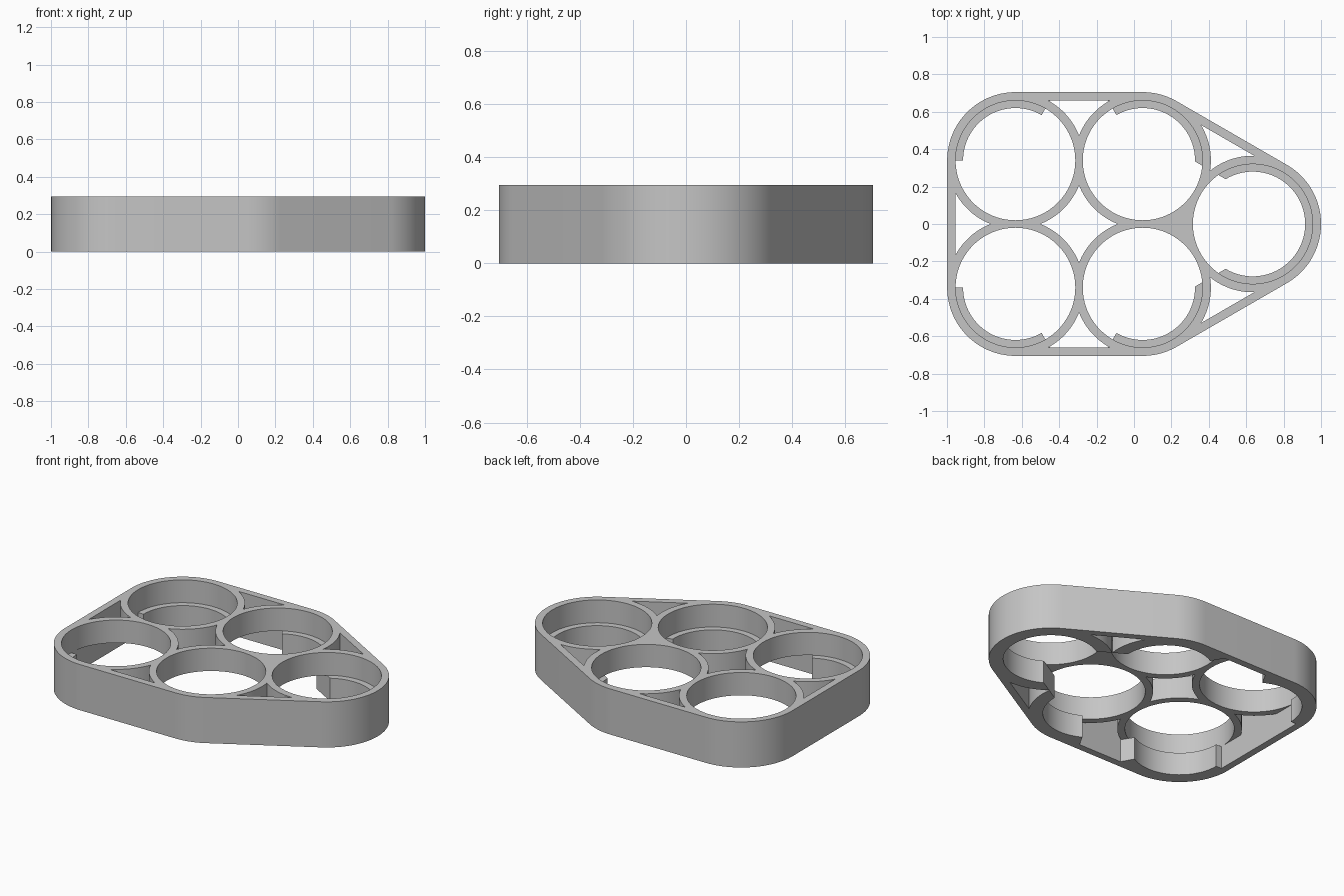
import bpy
from math import radians, degrees, cos, sin, acos, asin, sqrt
from mathutils import Vector

cube = bpy.data.objects.get("Cube")
if cube:
    bpy.data.objects.remove(cube, do_unlink=True)

# Main dimensions
HEIGHT, LEDGE_Z = 0.295, 0.1475
PITCH = 0.68                           # distance between neighbouring holes
R_OUT, R_HOLE, R_LEDGE = 0.365, 0.32, 0.28
GAP = 0.135                            # half width of the lower openings

# Hole centres
X_RIGHT = 1 - R_OUT
X_MID = X_RIGHT - PITCH * sqrt(0.75)
X_LEFT = X_MID - PITCH
TIP = Vector((X_RIGHT, 0))
MID_B, MID_F = Vector((X_MID, PITCH / 2)), Vector((X_MID, -PITCH / 2))
END_B, END_F = Vector((X_LEFT, PITCH / 2)), Vector((X_LEFT, -PITCH / 2))

MEET = degrees(acos(PITCH / 2 / R_OUT))    # where two ring outsides cross
WALL = degrees(acos(R_HOLE / R_OUT))       # where a ring outside meets the wall
GAP_IN, GAP_OUT = degrees(asin(GAP / R_LEDGE)), degrees(asin(GAP / R_OUT))


def polar(c, r, a):
    return c + Vector((cos(radians(a)), sin(radians(a)))) * r


def arc(c, r, a, b, step=3):
    n = max(2, round(abs(b - a) / step))
    return [polar(c, r, a + (b - a) * i / n) for i in range(n + 1)]


def slab(name, loops, z0, z1, mat):
    """Extrude nested closed outlines; inner loops become openings."""
    cu = bpy.data.curves.new(name, 'CURVE')
    cu.dimensions, cu.fill_mode, cu.extrude = '2D', 'BOTH', (z1 - z0) / 2
    for pts in loops:
        sp = cu.splines.new('POLY')
        sp.points.add(len(pts) - 1)
        for p, v in zip(sp.points, pts):
            p.co = (v.x, v.y, 0, 1)
        sp.use_cyclic_u = True
    ob = bpy.data.objects.new(name, cu)
    ob.location.z = (z0 + z1) / 2
    bpy.context.collection.objects.link(ob)
    bpy.ops.object.select_all(action='DESELECT')
    ob.select_set(True)
    bpy.context.view_layer.objects.active = ob
    bpy.ops.object.convert(target='MESH')
    ob = bpy.context.view_layer.objects.active
    bpy.ops.object.mode_set(mode='EDIT')
    bpy.ops.mesh.select_all(action='SELECT')
    bpy.ops.mesh.remove_doubles(threshold=0.0001)
    bpy.ops.mesh.normals_make_consistent(inside=False)
    bpy.ops.object.mode_set(mode='OBJECT')
    ob.data.materials.clear()
    ob.data.materials.append(mat)
    bpy.ops.object.shade_smooth_by_angle(angle=radians(30))
    return ob


def edge_void(a, b, normal):
    """Pocket between two neighbouring rings and the outer wall."""
    return (arc(a, R_OUT, normal + WALL, normal + 90 - MEET)[:-1]
            + arc(b, R_OUT, normal - 90 + MEET, normal - WALL))


grey = bpy.data.materials.new("plain grey")
grey.use_nodes = True
grey.diffuse_color = (0.56, 0.56, 0.56, 1)
grey.node_tree.nodes["Principled BSDF"].inputs["Base Color"].default_value = grey.diffuse_color

# Rounded outline around all five holes
outline = (arc(TIP, R_OUT, -60, 60) + arc(MID_B, R_OUT, 60, 90)
           + arc(END_B, R_OUT, 90, 180) + arc(END_F, R_OUT, 180, 270)
           + arc(MID_F, R_OUT, 270, 300))

# Upper half: full rings, edge pockets and the central star opening
centres = [TIP, MID_B, END_B, END_F, MID_F]
holes = [arc(c, R_HOLE, 0, 360)[:-1] for c in centres]
normals = [60, 90, 180, 270, 300]
pockets = [edge_void(c, centres[(i + 1) % 5], normals[i]) for i, c in enumerate(centres)]
star = []
for c, start in ((END_B, -90), (MID_B, 180), (MID_F, 90), (END_F, 0)):
    star += arc(c, R_OUT, start + MEET, start + 90 - MEET)[:-1]
slab("upper_rings", [outline, *holes, *pockets, star], LEDGE_Z, HEIGHT, grey)

# Lower half: outer wall with ledge arcs, open in the middle
r_end = R_HOLE / sin(radians(60))
half = (arc(TIP, R_LEDGE, 0, 150 - GAP_IN)
        + arc(TIP, R_OUT, 150 - GAP_OUT, 60 + WALL)
        + arc(MID_B, R_OUT, 60 - WALL, -30 + GAP_OUT)
        + arc(MID_B, R_LEDGE, -30 + GAP_IN, 120)
        + [polar(MID_B, r_end, 120), polar(END_B, r_end, 60)]
        + arc(END_B, R_LEDGE, 60, 180)
        + [polar(END_B, R_HOLE, 180)])
inner = half + [Vector((p.x, -p.y)) for p in reversed(half[1:])]
slab("lower_wall_with_ledges", [outline, inner], 0, LEDGE_Z, grey)
